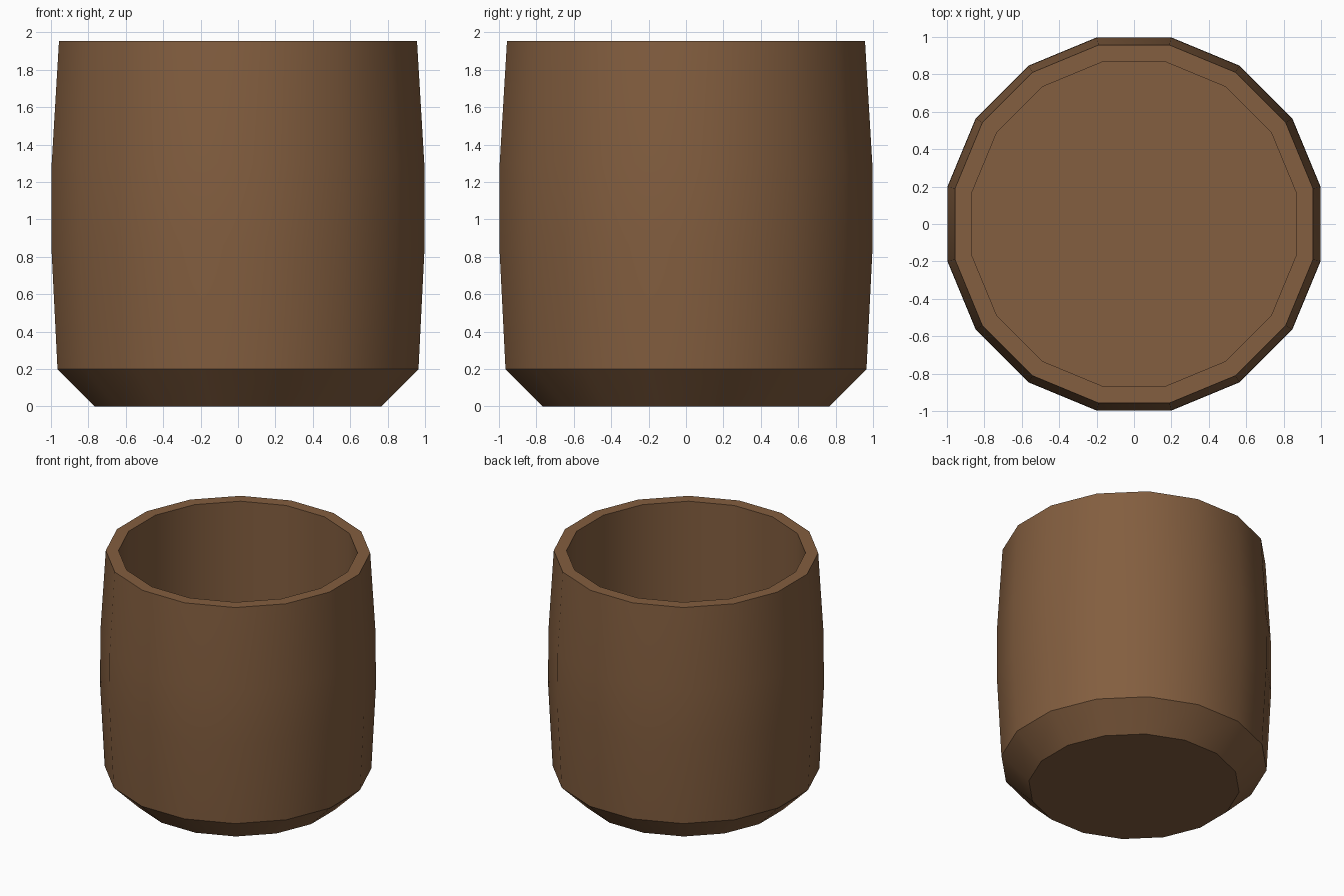
import bpy, bmesh, math

if "Cube" in bpy.data.objects:
    bpy.data.objects.remove(bpy.data.objects["Cube"])

SIDES = 16
wood = bpy.data.materials.new("warm brown")
wood.diffuse_color = (0.227, 0.112, 0.050, 1)
wood.use_nodes = True
wood.node_tree.nodes["Principled BSDF"].inputs["Base Color"].default_value = wood.diffuse_color

# half-width across flats and height: base, barrel wall, rim, straight inner wall, floor
profile = [(0.765, 0.0), (0.965, 0.2), (0.998, 0.86), (0.996, 1.30),
           (0.957, 1.955), (0.865, 1.955), (0.865, 0.2)]

bm = bmesh.new()
rings = []
for flat, z in profile:
    r = flat / math.cos(math.pi / SIDES)
    ring = []
    for i in range(SIDES):
        a = 2 * math.pi * (i + 0.5) / SIDES
        ring.append(bm.verts.new((r * math.cos(a), r * math.sin(a), z)))
    rings.append(ring)
for lo, hi in zip(rings, rings[1:]):
    for i in range(SIDES):
        j = (i + 1) % SIDES
        bm.faces.new((lo[i], lo[j], hi[j], hi[i]))
bm.faces.new(rings[0][::-1])   # underside
bm.faces.new(rings[-1])        # inside floor

mesh = bpy.data.meshes.new("barrel_cup")
bm.to_mesh(mesh)
bm.free()
mesh.materials.append(wood)
cup = bpy.data.objects.new("barrel_cup", mesh)
bpy.context.collection.objects.link(cup)

# smooth sides, crisp rim and base edges
bpy.context.view_layer.objects.active = cup
cup.select_set(True)
bpy.ops.object.shade_smooth_by_angle(angle=math.radians(30))
